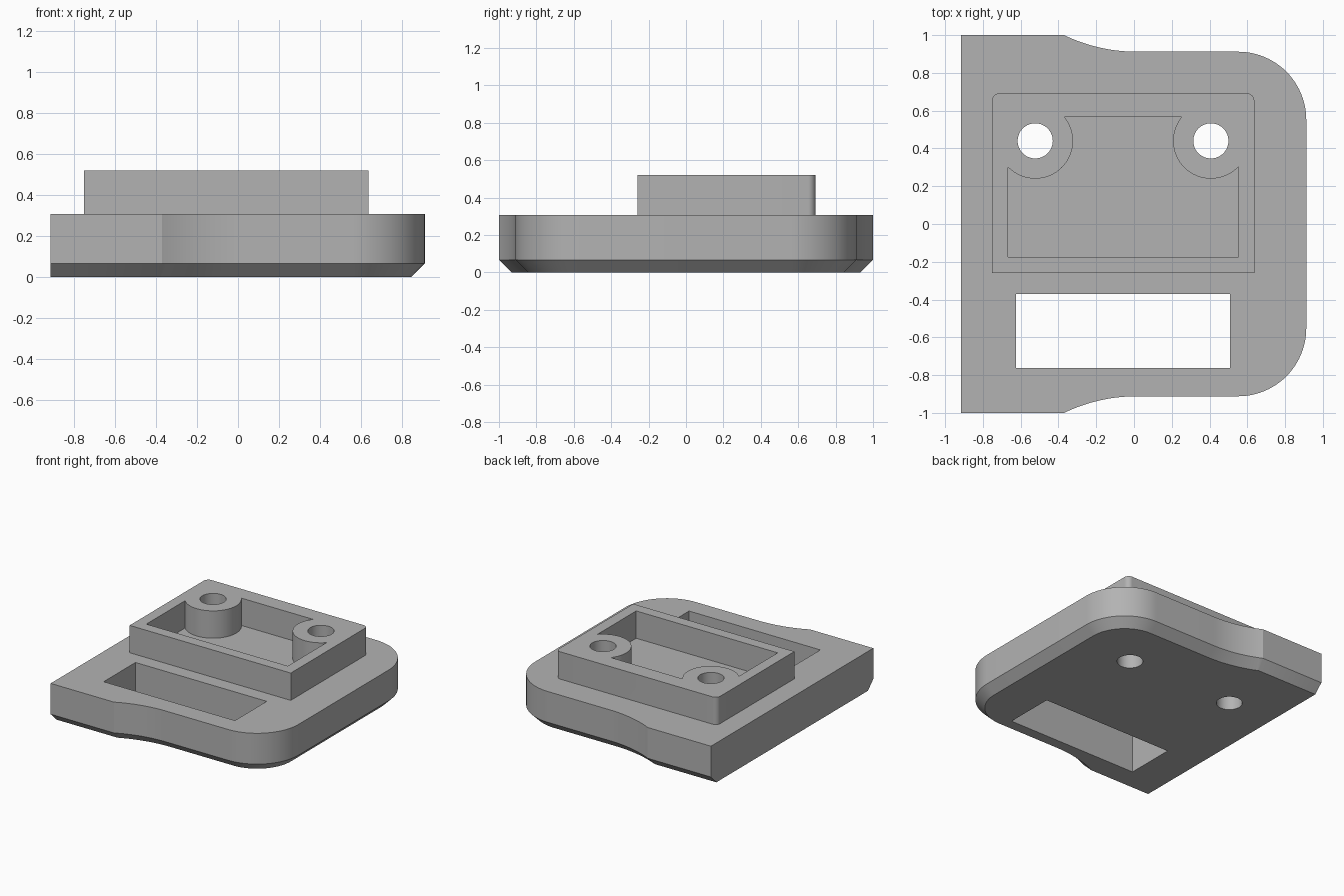
import bpy, bmesh, math
from mathutils import Vector

old = bpy.data.objects.get("Cube")
if old:
    bpy.data.objects.remove(old, do_unlink=True)

grey = bpy.data.materials.new("plain_grey")
grey.use_nodes = True
COLOUR = (0.45, 0.45, 0.45, 1)
grey.diffuse_color = COLOUR
grey.node_tree.nodes["Principled BSDF"].inputs["Base Color"].default_value = COLOUR

BASE_TOP, RIM_TOP, CHAMFER = 0.307, 0.52, 0.067
HOLES = [(-0.523, 0.44), (0.407, 0.44)]


def arc(cx, cy, r, start, end, steps):
    """Points along a circular arc, angles in degrees."""
    angles = [math.radians(start + (end - start) * i / steps) for i in range(steps + 1)]
    return [(cx + r * math.cos(a), cy + r * math.sin(a)) for a in angles]


def circle(cx, cy, r):
    return arc(cx, cy, r, 0, 360, 64)[:-1]


def rectangle(x0, x1, y0, y1):
    return [(x0, y0), (x1, y0), (x1, y1), (x0, y1)]


def loft(name, layers):
    """Closed solid through stacked outlines, given as (points, z)."""
    bm = bmesh.new()
    rings = [[bm.verts.new((x, y, z)) for x, y in pts] for pts, z in layers]
    for low, high in zip(rings, rings[1:]):
        for i in range(len(low)):
            j = (i + 1) % len(low)
            bm.faces.new((low[i], low[j], high[j], high[i]))
    bm.faces.new(rings[0][::-1])
    bm.faces.new(rings[-1])
    bmesh.ops.recalc_face_normals(bm, faces=bm.faces)
    mesh = bpy.data.meshes.new(name)
    bm.to_mesh(mesh)
    bm.free()
    mesh.materials.append(grey)
    obj = bpy.data.objects.new(name, mesh)
    bpy.context.collection.objects.link(obj)
    return obj


def combine(target, tool, operation):
    """Apply a boolean and discard the tool."""
    mod = target.modifiers.new("boolean", "BOOLEAN")
    mod.object, mod.operation, mod.solver = tool, operation, "EXACT"
    bpy.context.view_layer.objects.active = target
    bpy.ops.object.modifier_apply(modifier=mod.name)
    bpy.data.objects.remove(tool, do_unlink=True)


def inset_path(path, d):
    """Offset an open path to its left; the ends slide along the straight edge."""
    normals = []
    for a, b in zip(path, path[1:]):
        t = (Vector(b) - Vector(a)).normalized()
        normals.append(Vector((-t.y, t.x)))
    normals = [normals[0]] + normals + [normals[-1]]
    result = []
    for p, n, m in zip(path, normals, normals[1:]):
        q = Vector(p) + (n + m) * d / (1 + n.dot(m))
        result.append((q.x, q.y))
    return result


# Plate outline: front half, mirrored to the back
LEFT, RIGHT, WIDE, NARROW, CORNER = -0.915, 0.912, 1.0, 0.912, 0.36
dx, dy = 0.385, WIDE - NARROW
R = (dx * dx + dy * dy) / (2 * dy)
sweep = math.degrees(math.asin(dx / R))
front = [(LEFT, -WIDE)]
front += arc(0.015, -NARROW - R, R, 90 + sweep, 90, 16)
front += arc(RIGHT - CORNER, -NARROW + CORNER, CORNER, 270, 360, 24)
path = front + [(x, -y) for x, y in reversed(front)]

# Plate, chamfered underneath on all but the straight edge
plate = loft("mounting_plate", [(inset_path(path, CHAMFER), 0), (path, CHAMFER), (path, BASE_TOP)])

# Raised block with two rounded back corners
r = 0.04
block_outline = [(-0.752, -0.26), (0.637, -0.26)]
block_outline += arc(0.637 - r, 0.692 - r, r, 0, 90, 8)
block_outline += arc(-0.752 + r, 0.692 - r, r, 90, 180, 8)
combine(plate, loft("raised_block", [(block_outline, 0.2), (block_outline, RIM_TOP)]), "UNION")

# Pocket in the block, leaving a round boss at each back corner
pocket_outline = rectangle(-0.668, 0.552, -0.175, 0.566)
pocket = loft("pocket", [(pocket_outline, BASE_TOP), (pocket_outline, 0.7)])
for x, y in HOLES:
    boss = circle(x, y, 0.2)
    combine(pocket, loft("boss", [(boss, 0.1), (boss, 0.9)]), "DIFFERENCE")
combine(plate, pocket, "DIFFERENCE")

# Screw holes and strap slot, cut right through
cuts = [circle(x, y, 0.093) for x, y in HOLES]
cuts.append(rectangle(-0.625, 0.507, -0.762, -0.37))
for outline in cuts:
    combine(plate, loft("cutter", [(outline, -0.2), (outline, 0.8)]), "DIFFERENCE")

bpy.ops.object.select_all(action="DESELECT")
plate.select_set(True)
bpy.context.view_layer.objects.active = plate
bpy.ops.object.shade_smooth_by_angle(angle=math.radians(20))
